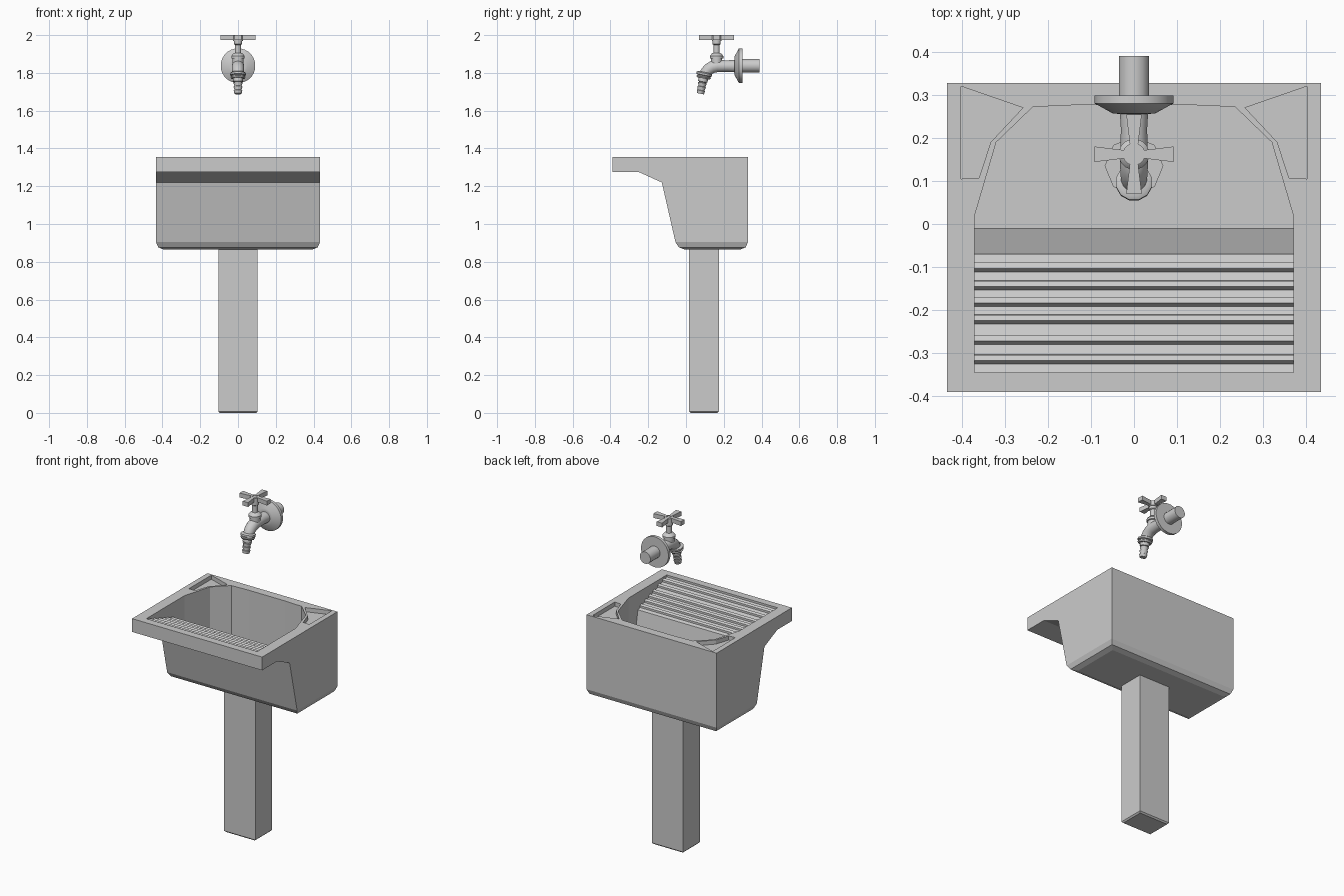
import bpy, bmesh, math
from mathutils import Vector

if "Cube" in bpy.data.objects:
    bpy.data.objects.remove(bpy.data.objects["Cube"])


def finish(name, bm, smooth=False):
    bmesh.ops.recalc_face_normals(bm, faces=bm.faces)
    me = bpy.data.meshes.new(name)
    bm.to_mesh(me)
    bm.free()
    ob = bpy.data.objects.new(name, me)
    bpy.context.collection.objects.link(ob)
    if smooth:
        bpy.ops.object.select_all(action='DESELECT')
        ob.select_set(True)
        bpy.context.view_layer.objects.active = ob
        bpy.ops.object.shade_smooth_by_angle(angle=math.radians(35))
    return ob


def prism(pts, axis, a, b):
    """Extrude a 2D outline: axis 'x' takes (y, z) points, axis 'z' takes (x, y)."""
    bm = bmesh.new()
    place = (lambda p, t: (t, p[0], p[1])) if axis == 'x' else (lambda p, t: (p[0], p[1], t))
    lo = [bm.verts.new(place(p, a)) for p in pts]
    hi = [bm.verts.new(place(p, b)) for p in pts]
    bm.faces.new(lo)
    bm.faces.new(hi)
    n = len(pts)
    for i in range(n):
        j = (i + 1) % n
        bm.faces.new((lo[i], lo[j], hi[j], hi[i]))
    return bm


def boolean(ob, other, op):
    m = ob.modifiers.new(op, 'BOOLEAN')
    m.operation, m.object, m.solver = op, other, 'EXACT'
    bpy.context.view_layer.objects.active = ob
    bpy.ops.object.modifier_apply(modifier=m.name)
    bpy.data.objects.remove(other)


def rings(name, stations, seg=16):
    """Skin circular rings given as (centre, direction, radius), directions in the yz plane."""
    bm = bmesh.new()
    loops = []
    for c, d, r in stations:
        d = Vector(d).normalized()
        u = Vector((1, 0, 0))
        v = d.cross(u)
        loops.append([bm.verts.new(Vector(c) + r * (math.cos(t) * u + math.sin(t) * v))
                      for t in (2 * math.pi * (i + 0.5) / seg for i in range(seg))])
    for A, B in zip(loops, loops[1:]):
        for i in range(seg):
            j = (i + 1) % seg
            bm.faces.new((A[i], A[j], B[j], B[i]))
    bm.faces.new(loops[0])
    bm.faces.new(loops[-1])
    return finish(name, bm, True)


def lathe(name, start, d, prof, seg=16):
    d = Vector(d).normalized()
    return rings(name, [(Vector(start) + d * t, d, r) for t, r in prof], seg)


# Sink body: side profile with rounded bottom edges
RIM, BOTTOM, W = 1.355, 0.865, 0.434
bm = prism([(-0.39, RIM), (0.328, RIM), (0.328, BOTTOM), (-0.047, BOTTOM),
            (-0.128, 1.22), (-0.25, 1.275), (-0.39, 1.275)], 'x', -W, W)
low = [e for e in bm.edges if all(abs(v.co.z - BOTTOM) < 1e-4 for v in e.verts)]
bmesh.ops.bevel(bm, geom=low, offset=0.04, segments=2, profile=0.5, affect='EDGES')
sink = finish("sink_basin", bm)

# Basin hollow: ribbed washboard profile intersected with the plan outline
def slope(y):
    return 1.343 - (y + 0.345) * 0.34

prof = [(-0.42, 1.45), (-0.42, 1.343), (-0.345, 1.343)]
for y in (-0.325, -0.28, -0.232, -0.192, -0.153, -0.111):
    prof += [(y, slope(y)), (y + 0.008, slope(y) + 0.011),
             (y + 0.021, slope(y + 0.021) + 0.011), (y + 0.0215, slope(y + 0.0215))]
prof += [(-0.07, slope(-0.07)), (-0.01, 0.92), (0.42, 0.92), (0.42, 1.45)]
hollow = finish("hollow_cutter", prism(prof, 'x', -0.5, 0.5))
half = [(0.37, -0.345), (0.37, 0.02), (0.32, 0.19), (0.235, 0.272), (0.12, 0.277)]
plan = half + [(-x, y) for x, y in reversed(half)]
boolean(hollow, finish("plan_cutter", prism(plan, 'z', 0.89, 1.42)), 'INTERSECT')
boolean(sink, hollow, 'DIFFERENCE')

# Corner soap dishes, mirrored
dish = [(0.402, 0.32), (0.258, 0.27), (0.333, 0.19), (0.36, 0.107), (0.402, 0.105)]
for s in (-1, 1):
    cut = finish("dish_cutter", prism([(s * x, y) for x, y in dish], 'z', 1.33, 1.42))
    boolean(sink, cut, 'DIFFERENCE')

# Drain recess in the basin floor
octagon = [(0.067 * math.cos(a), 0.135 + 0.067 * math.sin(a))
           for a in (math.pi / 4 * i for i in range(8))]
boolean(sink, finish("drain_cutter", prism(octagon, 'z', 0.905, 0.95)), 'DIFFERENCE')

# Pedestal
bm = prism([(-0.104, 0.016), (0.104, 0.016), (0.104, 0.175), (-0.104, 0.175)], 'z', 0, 0.875)
foot = [e for e in bm.edges if all(v.co.z < 1e-4 for v in e.verts)]
bmesh.ops.bevel(bm, geom=foot, offset=0.008, segments=1, affect='EDGES')
finish("pedestal", bm)

# Tap: wall pipe and flange
ZP = 1.838
lathe("wall_pipe", (0, 0.27, ZP), (0, 1, 0), [(0, 0.036), (0.12, 0.036)])
lathe("wall_flange", (0, 0.256, ZP), (0, 1, 0),
      [(0, 0.038), (0.001, 0.05), (0.024, 0.092), (0.042, 0.092)], 24)

# Tap body bending down to the spout
path = [(0.265, 1.836, 0.034), (0.22, 1.836, 0.031), (0.165, 1.836, 0.033), (0.14, 1.831, 0.033),
        (0.118, 1.818, 0.032), (0.104, 1.801, 0.03), (0.097, 1.78, 0.03)]
st = []
for i, (y, z, r) in enumerate(path):
    a, b = path[max(i - 1, 0)], path[min(i + 1, len(path) - 1)]
    st.append(((0, y, z), (0, b[0] - a[0], b[1] - a[1]), r))
rings("tap_body", st)

# Spout collar and ribbed hose nozzle
down = (0, -0.2, -1)
lathe("spout_collar", (0, 0.0985, 1.804), down,
      [(0, 0.034), (0.006, 0.043), (0.016, 0.043), (0.019, 0.036), (0.023, 0.036),
       (0.026, 0.041), (0.034, 0.036)], 12)
nozzle = [(0, 0.026), (0.018, 0.026), (0.02, 0.02)]
for k in range(3):
    t = 0.022 + 0.021 * k
    nozzle += [(t, 0.019), (t + 0.002, 0.025 - 0.001 * k), (t + 0.019, 0.019)]
lathe("hose_nozzle", (0, 0.092, 1.771), down, nozzle)

# Valve bonnet and stem
YV = 0.162
lathe("valve_stem", (0, YV, 1.84), (0, 0, 1),
      [(0, 0.03), (0.035, 0.03), (0.037, 0.036), (0.05, 0.036), (0.062, 0.026),
       (0.066, 0.016), (0.108, 0.016), (0.112, 0.022), (0.138, 0.022)])

# Cross handle with four flared arms
lathe("handle_hub", (0, YV, 1.968), (0, 0, 1), [(0, 0.026), (0.03, 0.026)])
for k in range(4):
    c, s = math.cos(k * math.pi / 2), math.sin(k * math.pi / 2)
    arm = [(0.01, -0.008), (0.092, -0.018), (0.092, 0.018), (0.01, 0.008)]
    finish(f"handle_arm_{k + 1}",
           prism([(c * x - s * y, YV + s * x + c * y) for x, y in arm], 'z', 1.974, 2.0))
